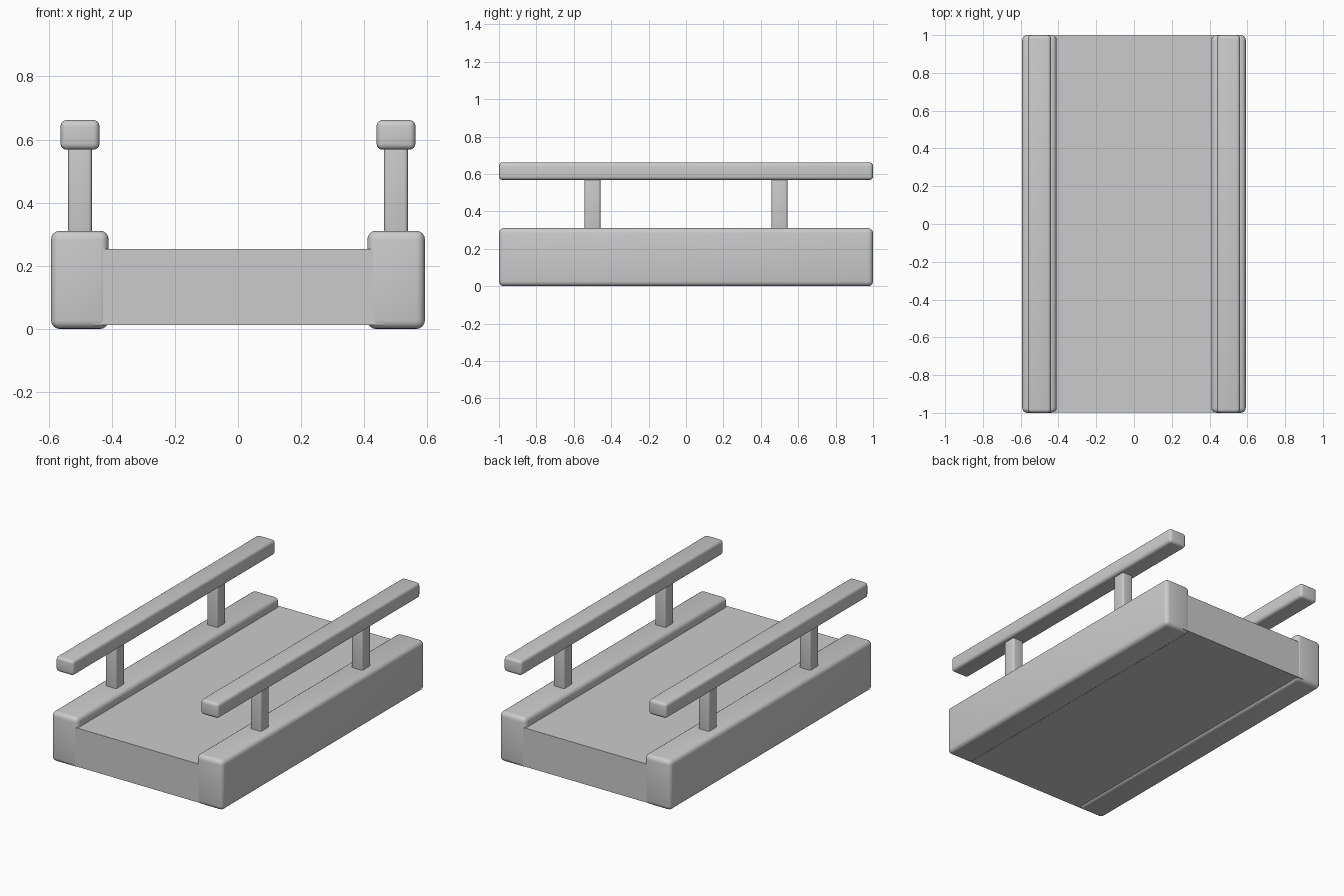
import bpy
import math

if "Cube" in bpy.data.objects:
    bpy.data.objects.remove(bpy.data.objects["Cube"])


def box(name, x, y, z, bevel=0.0, segments=4):
    """Box from (min, max) ranges, optionally with rounded edges."""
    bpy.ops.mesh.primitive_cube_add(
        size=1, location=[(r[0] + r[1]) / 2 for r in (x, y, z)])
    ob = bpy.context.object
    ob.name = name
    ob.scale = [r[1] - r[0] for r in (x, y, z)]
    bpy.ops.object.transform_apply(location=False, rotation=False, scale=True)
    if bevel:
        mod = ob.modifiers.new("Rounding", 'BEVEL')
        mod.width = bevel
        mod.segments = segments
        bpy.ops.object.modifier_apply(modifier=mod.name)
        bpy.ops.object.shade_smooth_by_angle(angle=math.radians(35))
    return ob


# Flat deck between the side beams
box("deck", (-0.46, 0.46), (-0.998, 0.998), (0.012, 0.253))

for side, s in (("left", -1), ("right", 1)):
    def span(a, b):
        return tuple(sorted((s * a, s * b)))

    # Rounded side beam
    box(f"{side}_beam", span(0.41, 0.592), (-1, 1), (0.0, 0.311), 0.027)
    # Handrail
    box(f"{side}_handrail", span(0.439, 0.562), (-1, 1), (0.568, 0.662), 0.019)
    # Posts carrying the handrail
    for end, y in (("front", -0.5), ("back", 0.5)):
        box(f"{side}_{end}_post", span(0.463, 0.538),
            (y - 0.042, y + 0.042), (0.29, 0.59), 0.011)
